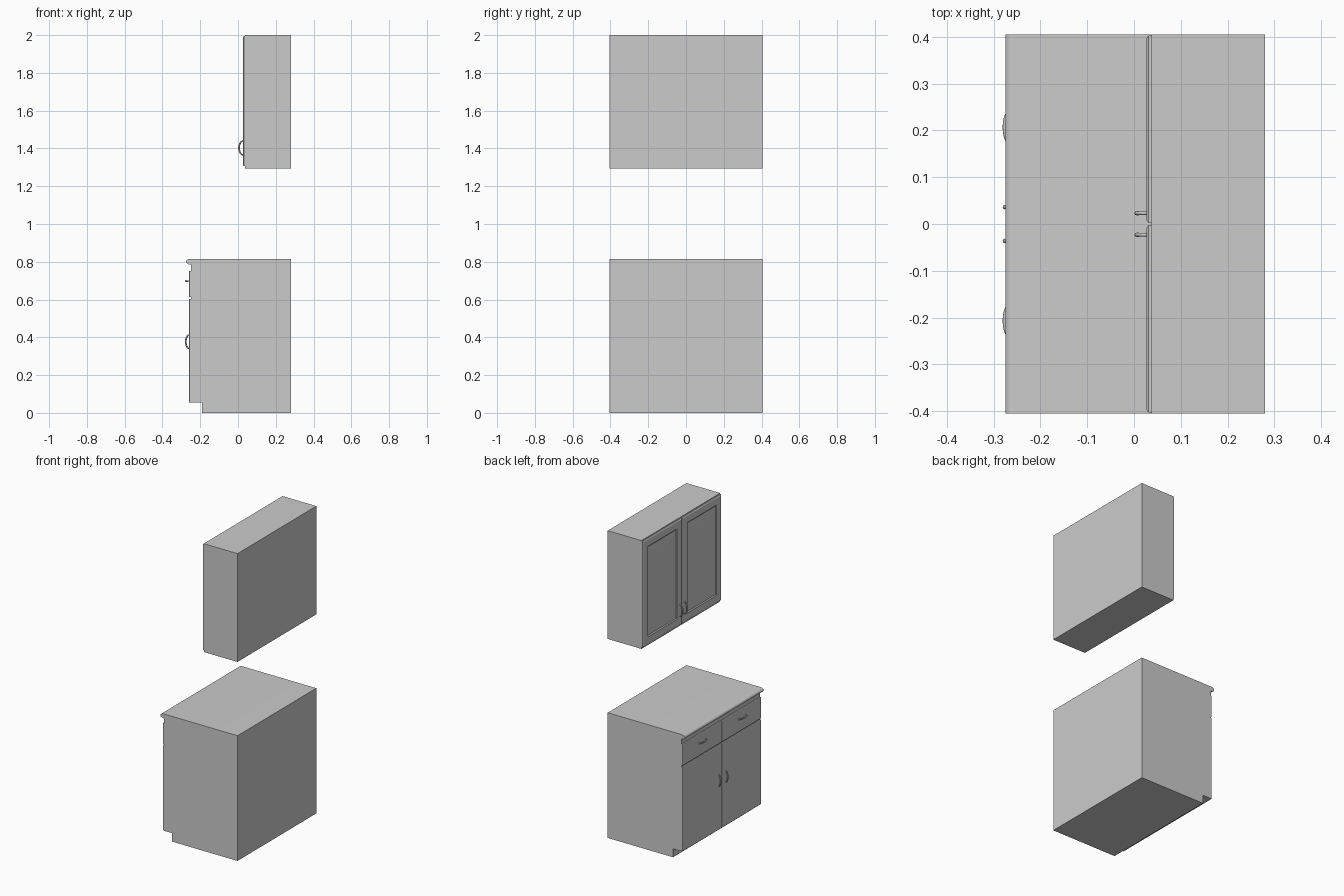
import bpy, bmesh, math

if "Cube" in bpy.data.objects:
    bpy.data.objects.remove(bpy.data.objects["Cube"])

W = 0.405      # half width along y
BACK = 0.28    # wall side of both cabinets


def finish(name, bm):
    bmesh.ops.recalc_face_normals(bm, faces=bm.faces)
    me = bpy.data.meshes.new(name)
    bm.to_mesh(me)
    bm.free()
    ob = bpy.data.objects.new(name, me)
    bpy.context.collection.objects.link(ob)
    return ob


def smooth(ob, angle=40):
    bpy.ops.object.select_all(action='DESELECT')
    ob.select_set(True)
    bpy.context.view_layer.objects.active = ob
    bpy.ops.object.shade_smooth_by_angle(angle=math.radians(angle))


def extrude_profile(name, pts, y0, y1):
    """Extrude an (x, z) profile along y."""
    bm = bmesh.new()
    f = bm.faces.new([bm.verts.new((x, y0, z)) for x, z in pts])
    r = bmesh.ops.extrude_face_region(bm, geom=[f])
    vs = [g for g in r['geom'] if isinstance(g, bmesh.types.BMVert)]
    bmesh.ops.translate(bm, verts=vs, vec=(0, y1 - y0, 0))
    return finish(name, bm)


def front_panel(name, x_back, x_front, y0, y1, z0, z1, steps):
    """Slab facing -x; steps are successive (inset, depth) cuts on the front."""
    bm = bmesh.new()
    ya, yb = min(y0, y1), max(y0, y1)
    bmesh.ops.create_cube(bm, size=1)
    for v in bm.verts:
        v.co = (x_back if v.co.x > 0 else x_front,
                yb if v.co.y > 0 else ya,
                z1 if v.co.z > 0 else z0)
    bm.normal_update()
    face = min(bm.faces, key=lambda f: f.normal.x)
    for inset, depth in steps:
        bmesh.ops.inset_individual(bm, faces=[face], thickness=inset,
                                   use_even_offset=True)
        for v in face.verts:
            v.co.x -= depth
    return finish(name, bm)


def handle(name, x, y, z, half, reach, vertical, r=0.0045):
    """Arched tube pull, thicker in the middle, standing off plane x."""
    cu = bpy.data.curves.new(name, 'CURVE')
    cu.dimensions = '3D'
    cu.bevel_depth = r
    cu.bevel_resolution = 2
    sp = cu.splines.new('POLY')
    n = 16
    sp.points.add(n)
    for i, p in enumerate(sp.points):
        a = math.pi * i / n
        t, out = -half * math.cos(a), (reach - r) * math.sin(a)
        p.co = (x - out, y, z + t, 1) if vertical else (x - out, y + t, z, 1)
        p.radius = 0.75 + 0.25 * math.sin(a)
    ob = bpy.data.objects.new(name, cu)
    bpy.context.collection.objects.link(ob)
    bpy.ops.object.select_all(action='DESELECT')
    ob.select_set(True)
    bpy.context.view_layer.objects.active = ob
    bpy.ops.object.convert(target='MESH')
    smooth(bpy.context.view_layer.objects.active, 60)


# Base cabinet with toe kick
extrude_profile("base_cabinet", [(-0.19, 0), (BACK, 0), (BACK, 0.787), (-0.25, 0.787),
                                 (-0.25, 0.055), (-0.19, 0.055)], -W, W)

# Countertop with rounded front edge
r = 0.0145
nose = [(-0.275 + 0.02 - 0.02 * math.sin(math.pi * i / 12),
         0.8005 - r * math.cos(math.pi * i / 12)) for i in range(13)]
smooth(extrude_profile("countertop", [(BACK, 0.786)] + nose + [(BACK, 0.815)], -W, W))

# Wall cabinet
extrude_profile("wall_cabinet", [(0.037, 1.295), (BACK, 1.295), (BACK, 2.0), (0.037, 2.0)], -W, W)

edge = (0.003, 0.002)
framed = [(0.006, 0.004), (0.044, 0), (0.006, -0.005), (0.012, 0), (0.018, 0.003)]
for side, s in (("left", 1), ("right", -1)):
    # Base doors and drawer fronts
    front_panel(side + "_base_door", -0.25, -0.258, s * 0.002, s * 0.403, 0.056, 0.604, [edge])
    front_panel(side + "_drawer_front", -0.25, -0.258, s * 0.002, s * 0.403, 0.614, 0.752, [edge])
    # Framed wall doors
    front_panel(side + "_wall_door", 0.037, 0.031, s * 0.002, s * 0.403, 1.306, 1.995, framed)
    # Pulls
    handle(side + "_base_door_handle", -0.258, s * 0.036, 0.377, 0.036, 0.023, True)
    handle(side + "_drawer_handle", -0.258, s * 0.207, 0.698, 0.04, 0.023, False)
    handle(side + "_wall_door_handle", 0.029, s * 0.023, 1.403, 0.038, 0.028, True)
